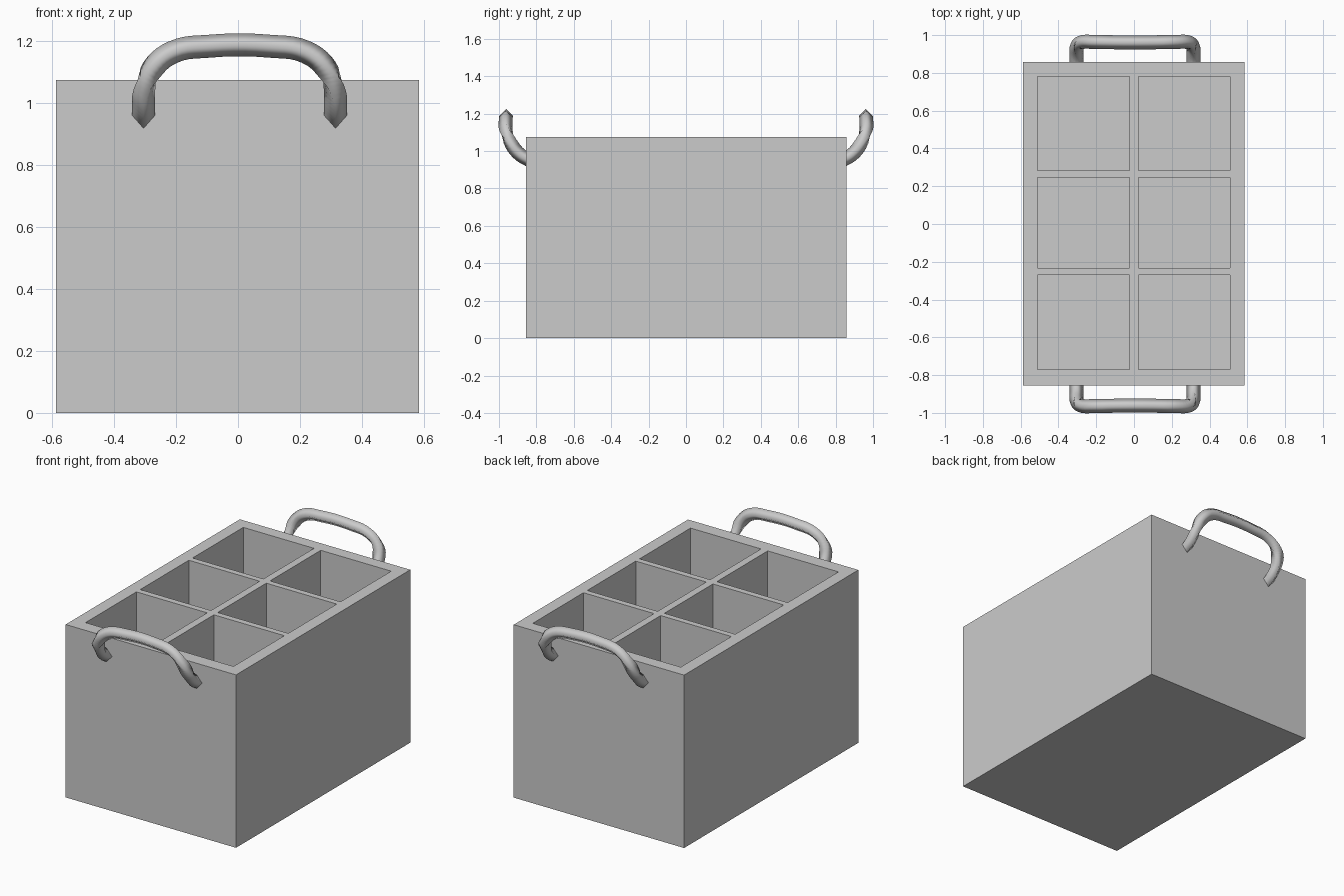
import bpy, bmesh

if "Cube" in bpy.data.objects:
    bpy.data.objects.remove(bpy.data.objects["Cube"])

TOP, FLOOR = 1.075, 0.08
xs = [-0.587, -0.51, -0.023, 0.023, 0.508, 0.585]
ys = [-0.855, -0.77, -0.27, -0.232, 0.245, 0.282, 0.78, 0.857]

# Crate body: top grid, cells pushed down, rim extended to the ground
bm = bmesh.new()
grid = [[bm.verts.new((x, y, TOP)) for y in ys] for x in xs]
cells = []
for i in range(len(xs) - 1):
    for j in range(len(ys) - 1):
        f = bm.faces.new((grid[i][j], grid[i + 1][j], grid[i + 1][j + 1], grid[i][j + 1]))
        if i % 2 and j % 2:
            cells.append(f)
border = [e for e in bm.edges if e.is_boundary]
ext = bmesh.ops.extrude_edge_only(bm, edges=border)["geom"]
for v in ext:
    if isinstance(v, bmesh.types.BMVert):
        v.co.z = 0
bmesh.ops.contextual_create(bm, geom=[e for e in ext if isinstance(e, bmesh.types.BMEdge)])
for f in bmesh.ops.extrude_discrete_faces(bm, faces=cells)["faces"]:
    for v in f.verts:
        v.co.z = FLOOR
bmesh.ops.remove_doubles(bm, verts=bm.verts, dist=1e-5)
bmesh.ops.recalc_face_normals(bm, faces=bm.faces)
me = bpy.data.meshes.new("crate_body")
bm.to_mesh(me)
bm.free()
bpy.context.collection.objects.link(bpy.data.objects.new("crate_body", me))


# Bent handle: four-sided smooth tube along a curve
def handle(name, side):
    half = [(0.31, 0.835, 0.95), (0.31, 0.89, 0.983), (0.307, 0.938, 1.045),
            (0.282, 0.962, 1.11), (0.215, 0.964, 1.165), (0.1, 0.962, 1.184)]
    path = [(-x, y, z) for x, y, z in half] + half[::-1]
    cu = bpy.data.curves.new(name, "CURVE")
    cu.dimensions = "3D"
    cu.twist_mode = "Z_UP"
    cu.bevel_depth = 0.037
    cu.bevel_resolution = 0
    cu.resolution_u = 5
    cu.use_fill_caps = True
    sp = cu.splines.new("BEZIER")
    sp.bezier_points.add(len(path) - 1)
    for p, (x, y, z) in zip(sp.bezier_points, path):
        p.co = (side * x + 0.005, side * y, z)
        p.handle_left_type = p.handle_right_type = "AUTO"
    ob = bpy.data.objects.new(name, cu)
    bpy.context.collection.objects.link(ob)
    bpy.ops.object.select_all(action="DESELECT")
    ob.select_set(True)
    bpy.context.view_layer.objects.active = ob
    bpy.ops.object.convert(target="MESH")
    bpy.ops.object.shade_smooth()


handle("back_handle", 1)
handle("front_handle", -1)
